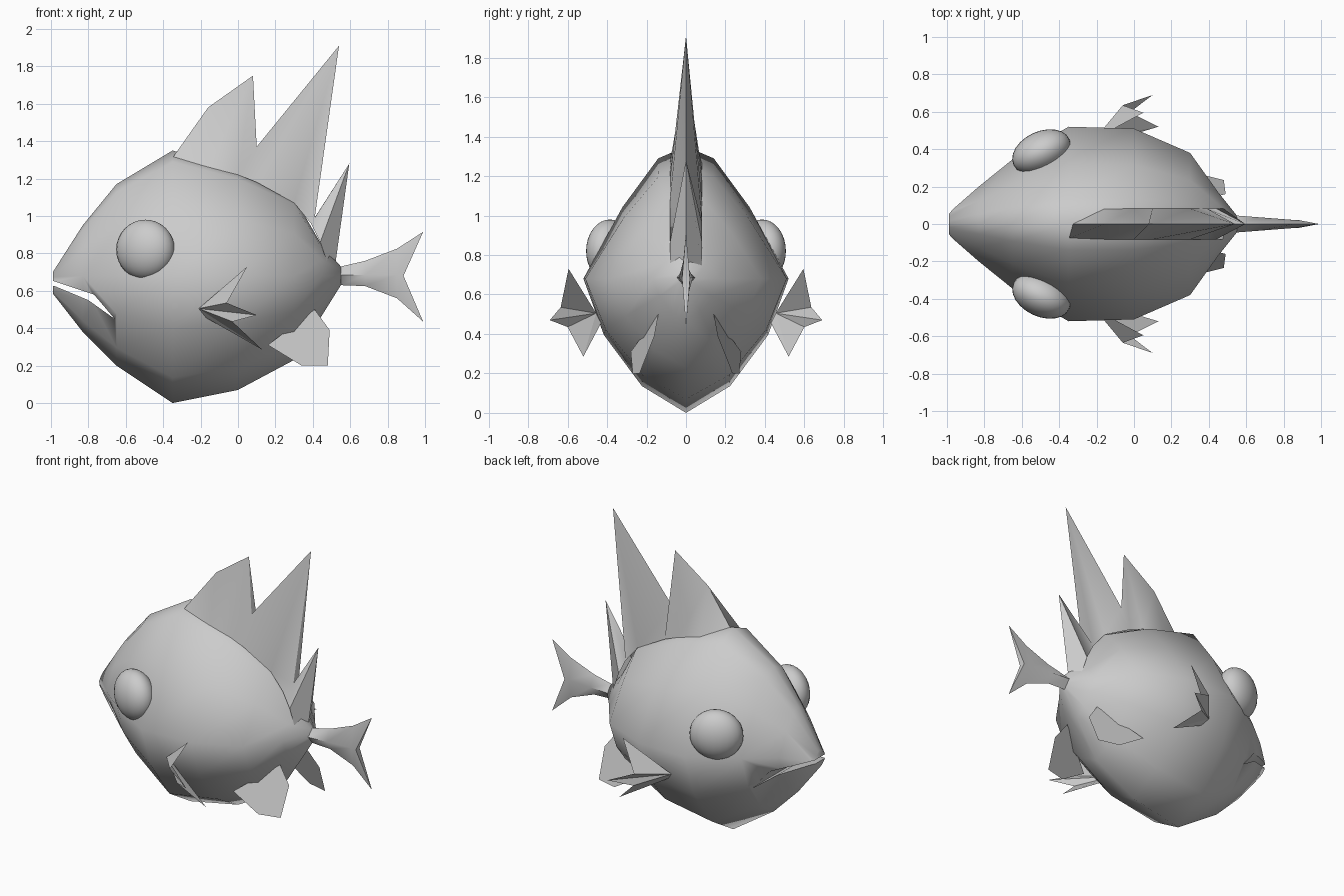
import bpy, bmesh
from mathutils import Matrix, Vector
from math import radians

if "Cube" in bpy.data.objects:
    bpy.data.objects.remove(bpy.data.objects["Cube"])


def make(name, verts, faces, mirror=False, angle=None):
    me = bpy.data.meshes.new(name)
    me.from_pydata([Vector(v) for v in verts], [], faces)
    bm = bmesh.new()
    bm.from_mesh(me)
    bmesh.ops.recalc_face_normals(bm, faces=bm.faces)
    bm.to_mesh(me)
    bm.free()
    ob = bpy.data.objects.new(name, me)
    bpy.context.collection.objects.link(ob)
    if mirror:
        m = ob.modifiers.new("mirror", 'MIRROR')
        m.use_axis = (False, True, False)
        m.use_mirror_merge = False
    if angle:
        smooth(ob, angle)
    return ob


def select(ob):
    bpy.ops.object.select_all(action='DESELECT')
    ob.select_set(True)
    bpy.context.view_layer.objects.active = ob


def smooth(ob, angle):
    select(ob)
    bpy.ops.object.shade_smooth_by_angle(angle=radians(angle))


def loft(rings):
    """Joins closed rings of equal length; returns verts and side faces."""
    n = len(rings[0])
    verts = [p for r in rings for p in r]
    faces = [(i * n + j, i * n + (j + 1) % n, (i + 1) * n + (j + 1) % n, (i + 1) * n + j)
             for i in range(len(rings) - 1) for j in range(n)]
    return verts, faces


# body: diamond-like cross-sections (x, top, bottom, half width)
def body_ring(x, zt, zb, w):
    zm = 0.68 if zt > 0.72 else (zt + zb) / 2
    up, dn = zt - zm, zm - zb
    half = [(0, zt), (.27 * w, zt - .09 * up), (.62 * w, zt - .46 * up), (w, zm),
            (.8 * w, zm - .42 * dn), (.43 * w, zb + .2 * dn), (0, zb)]
    return [(x, y, z) for y, z in half] + [(x, -y, z) for y, z in half[5:0:-1]]


sections = [(-.99, .70, .585, .06), (-.83, .95, .38, .20), (-.65, 1.17, .20, .345),
            (-.35, 1.35, 0, .52), (0, 1.25, .07, .51), (.3, 1.10, .23, .38),
            (.45, .84, .47, .17), (.55, .73, .63, .045)]
verts, faces = loft([body_ring(*s) for s in sections])
n = 12
faces += [tuple(range(n)), tuple(range(len(verts) - n, len(verts)))]
body = make("body", verts, faces)

# mouth slot cut into the head
slot = [(-1.1, .675), (-.98, .65), (-.77, .58), (-.66, .45), (-.80, .55), (-.98, .625), (-1.1, .64)]
k = len(slot)
verts, faces = loft([[(x, y, z) for x, z in slot] for y in (-.6, .6)])
cutter = make("mouth_cutter", verts, faces + [tuple(range(k)), tuple(range(k, 2 * k))])
cutter.hide_render = True
cut = body.modifiers.new("mouth", 'BOOLEAN')
cut.operation = 'DIFFERENCE'
cut.solver = 'EXACT'
cut.object = cutter
select(body)
bpy.ops.object.modifier_apply(modifier="mouth")
bpy.data.objects.remove(cutter)
smooth(body, 60)

# forked tail with a ridge along each side
rings = [[(x, 0, zt), (x, y, .685), (x, 0, zb), (x, -y, .685)]
         for x, zt, zb, y in [(.5, .75, .62, .045), (.55, .73, .63, .045), (.68, .76, .625, .035), (.85, .825, .56, .022)]]
rings.append([(.99, 0, .915), (.885, .02, .68), (.99, 0, .435), (.885, -.02, .68)])
verts, faces = loft(rings)
make("tail_fin", verts, faces + [(16, 17, 19), (18, 17, 19)], angle=60)

# hollow dorsal fin: ridge line above a spread base (base x, base z, ridge x, ridge z)
cols = [(-.365, 1.29, -.335, 1.33), (-.16, 1.26, -.16, 1.58), (0, 1.22, .08, 1.75),
        (.10, 1.18, .10, 1.37), (.30, 1.07, .54, 1.91), (.39, .96, .41, .99),
        (.44, .86, .595, 1.28), (.48, .74, .52, .74)]
verts = [p for bx, bz, tx, tz in cols
         for p in ((bx, -.082, bz), (tx, 0, tz), (bx, .082, bz))]
faces = [(3 * i + a, 3 * i + a + 1, 3 * i + a + 4, 3 * i + a + 3)
         for i in range(len(cols) - 1) for a in (0, 1)]
make("dorsal_fin", verts, faces, angle=70)

# eyes: flattened spheres following the slope of the head
bm = bmesh.new()
bmesh.ops.create_uvsphere(bm, u_segments=24, v_segments=16, radius=1,
                          matrix=Matrix.Translation((-.495, .385, .82))
                          @ Matrix.Rotation(radians(25), 4, 'Z')
                          @ Matrix.Diagonal((.165, .11, .16, 1)))
bm.verts.ensure_lookup_table()
bm.verts.index_update()
make("eyes", [v.co.copy() for v in bm.verts],
     [[v.index for v in f.verts] for f in bm.faces], mirror=True, angle=60)
bm.free()

# pectoral fins: folded three-pointed fans
make("pectoral_fins",
     [(-.21, .455, .505), (.05, .595, .73), (-.06, .635, .535), (.10, .69, .47),
      (-.03, .60, .435), (.13, .52, .285), (-.17, .43, .455)],
     [(0, i, i + 1) for i in range(1, 6)], mirror=True)

# pelvic fins: flat blades
make("pelvic_fins",
     [(.16, .28, .31), (.34, .27, .20), (.48, .235, .20), (.49, .16, .39), (.41, .14, .50)],
     [(0, 1, 2, 3, 4)], mirror=True)
